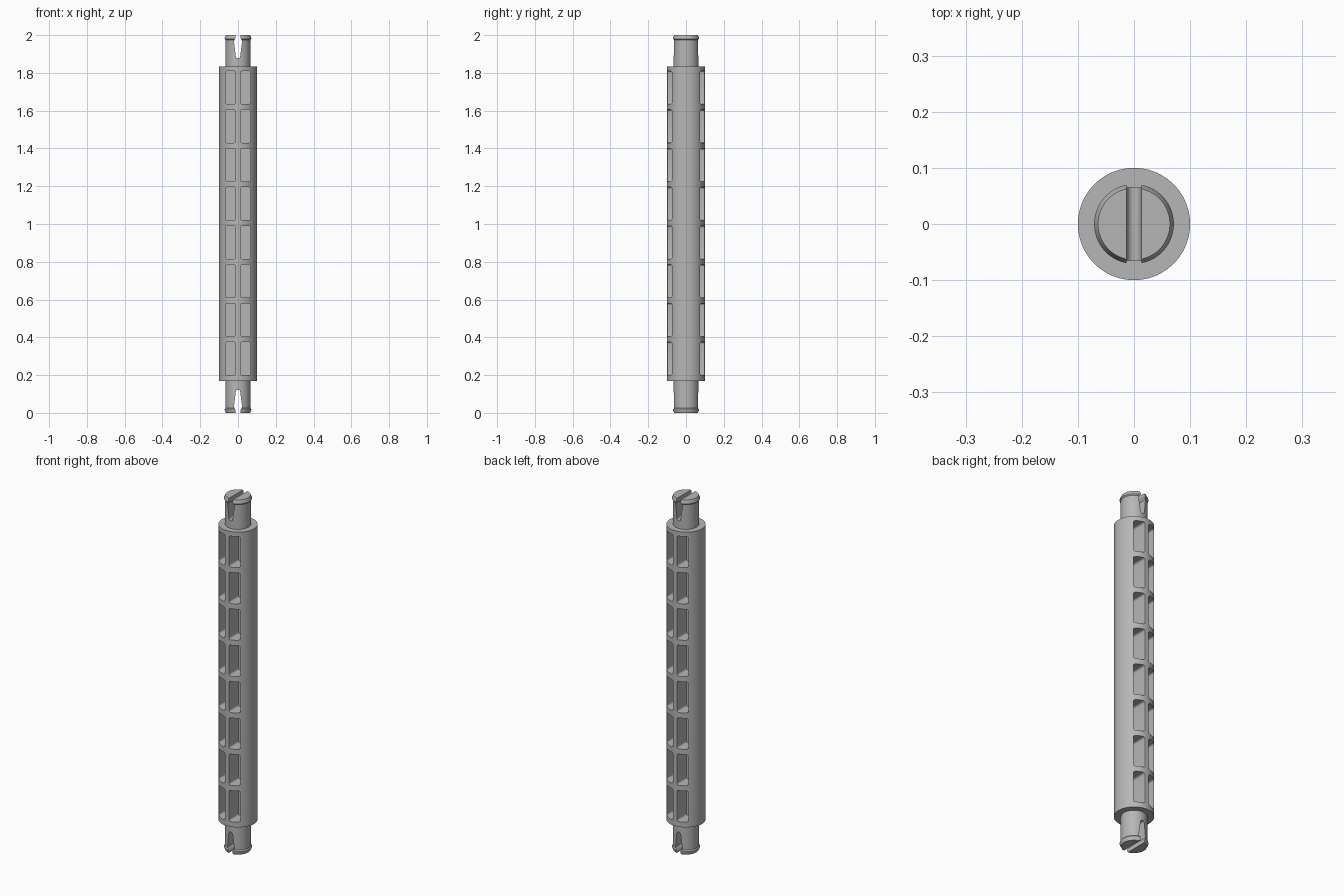
import bpy, bmesh, math

cube = bpy.data.objects.get("Cube")
if cube:
    bpy.data.objects.remove(cube, do_unlink=True)

grey = bpy.data.materials.new("plain grey")
grey.use_nodes = True
GREY = (0.47, 0.47, 0.47, 1)
grey.diffuse_color = GREY
grey.node_tree.nodes["Principled BSDF"].inputs["Base Color"].default_value = GREY


def make_object(name, bm):
    bmesh.ops.recalc_face_normals(bm, faces=bm.faces)
    mesh = bpy.data.meshes.new(name)
    bm.to_mesh(mesh)
    bm.free()
    mesh.materials.append(grey)
    obj = bpy.data.objects.new(name, mesh)
    bpy.context.collection.objects.link(obj)
    return obj


def lathe(name, profile, steps=96):
    """Closed solid turned about z from (radius, height) points."""
    bm = bmesh.new()
    rings = []
    for r, z in profile:
        rings.append([bm.verts.new((r * math.cos(a), r * math.sin(a), z))
                      for a in (math.tau * i / steps for i in range(steps))])
    for low, high in zip(rings, rings[1:]):
        for i in range(steps):
            j = (i + 1) % steps
            bm.faces.new((low[i], low[j], high[j], high[i]))
    bm.faces.new(rings[0])
    bm.faces.new(rings[-1])
    return make_object(name, bm)


def prism(bm, outline, y0, y1):
    """Extrude an (x, z) outline between two depths."""
    front = [bm.verts.new((x, y0, z)) for x, z in outline]
    back = [bm.verts.new((x, y1, z)) for x, z in outline]
    n = len(outline)
    for i in range(n):
        j = (i + 1) % n
        bm.faces.new((front[i], front[j], back[j], back[i]))
    bm.faces.new(front)
    bm.faces.new(back)


def rounded_rect(x0, x1, z0, z1, r, steps=4):
    corners = ((x1 - r, z1 - r), (x0 + r, z1 - r), (x0 + r, z0 + r), (x1 - r, z0 + r))
    return [(cx + r * math.cos(a), cz + r * math.sin(a))
            for k, (cx, cz) in enumerate(corners)
            for a in (math.pi / 2 * (k + i / steps) for i in range(steps + 1))]


def cut(obj, cutter):
    mod = obj.modifiers.new("cut", "BOOLEAN")
    mod.operation = "DIFFERENCE"
    mod.solver = "EXACT"
    mod.object = cutter
    select(obj)
    bpy.ops.object.modifier_apply(modifier=mod.name)
    bpy.data.objects.remove(cutter, do_unlink=True)


def select(obj):
    bpy.ops.object.select_all(action="DESELECT")
    obj.select_set(True)
    bpy.context.view_layer.objects.active = obj


# Main barrel with two columns of deep pockets on the front and back
BOTTOM, TOP = 0.17, 1.835
barrel = lathe("barrel", [(0.1, BOTTOM), (0.1, TOP)])
pockets = bmesh.new()
for row in range(8):
    z = 0.2 + 0.205 * row
    for x0, x1 in ((-0.067, -0.012), (0.012, 0.067)):
        for side in (-1, 1):
            prism(pockets, rounded_rect(x0, x1, z, z + 0.175, 0.01),
                  side * 0.012, side * 0.15)
cutter = make_object("pocket_cutter", pockets)
cutter.hide_render = True
cut(barrel, cutter)
parts = [barrel]

# Split snap pins with a chamfered lip; heights are measured from the tip
pin_profile = [(0.064, 0), (0.071, 0.016), (0.071, 0.02), (0.066, 0.026)]
slot_side = [(0.013, -0.02), (0.013, 0.016), (0.022, 0.032), (0.012, 0.11)]
slot_end = [(0.012 * math.cos(a), 0.11 + 0.012 * math.sin(a))
            for a in (math.pi * i / 10 for i in range(1, 10))]
slot = slot_side + slot_end + [(-x, h) for x, h in reversed(slot_side)]

for name, tip, way, joint in (("lower_pin", 0, 1, BOTTOM), ("upper_pin", 2, -1, TOP)):
    profile = [(r, tip + way * h) for r, h in pin_profile] + [(0.066, joint)]
    pin = lathe(name, profile)
    bm = bmesh.new()
    prism(bm, [(x, tip + way * h) for x, h in slot], -0.15, 0.15)
    cutter = make_object(name + "_slot_cutter", bm)
    cutter.hide_render = True
    cut(pin, cutter)
    parts.append(pin)

# Smooth round surfaces, keeping the cut edges crisp
for part in parts:
    select(part)
    bpy.ops.object.shade_smooth_by_angle(angle=math.radians(25))
